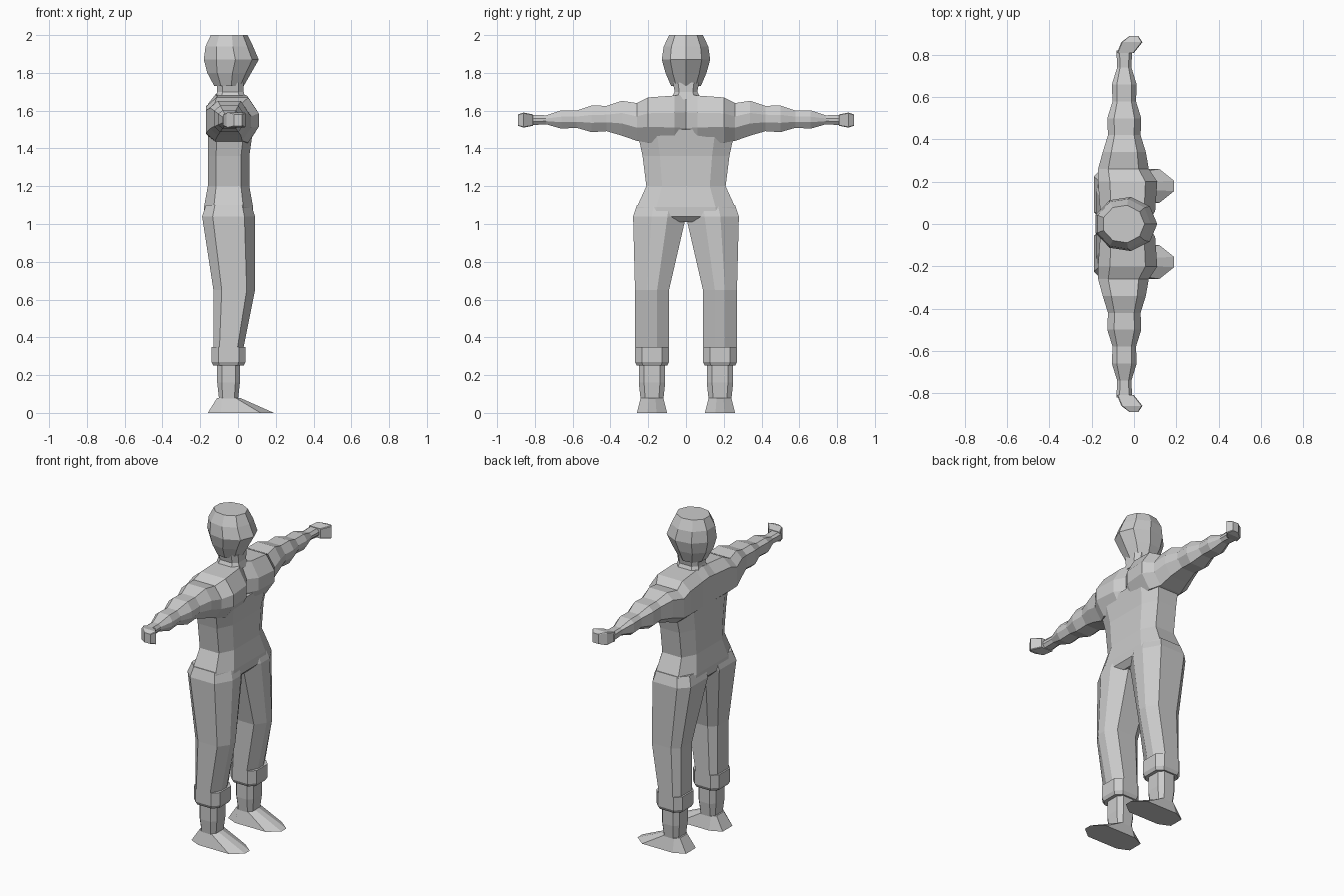
import bpy, bmesh
from math import cos, sin, tau

cube = bpy.data.objects.get("Cube")
if cube:
    bpy.data.objects.remove(cube, do_unlink=True)

colour = (.6, .6, .6, 1)
grey = bpy.data.materials.new("plain grey")
grey.use_nodes = True
grey.diffuse_color = colour
grey.node_tree.nodes["Principled BSDF"].inputs["Base Color"].default_value = colour


def chamfered(corner, front):
    """Square outline with cut corners; front sets the width of the +x side."""
    half = [(1, front), (corner, 1), (-corner, 1), (-1, corner)]
    return half + [(u, -v) for u, v in reversed(half)]


def polygon(sides):
    """Regular outline with one corner pointing forward."""
    return [(cos(tau * i / sides), sin(tau * i / sides)) for i in range(sides)]


def mirror_sides(part):
    modifier = part.modifiers.new("other side", 'MIRROR')
    modifier.use_axis = (False, True, False)


def loft(name, outline, sections, sideways=False):
    """Skin rings given as (position, centre x, other centre, radius x, other radius)."""
    bm = bmesh.new()
    rings = []
    for position, centre_x, centre, radius_x, radius in sections:
        ring = []
        for u, v in outline:
            x = centre_x + u * radius_x
            other = centre + v * radius
            point = (x, position, other) if sideways else (x, other, position)
            ring.append(bm.verts.new(point))
        rings.append(ring)
    for lower, upper in zip(rings, rings[1:]):
        for i in range(len(outline)):
            bm.faces.new((lower[i - 1], lower[i], upper[i], upper[i - 1]))
    bm.faces.new(rings[0])
    bm.faces.new(rings[-1])
    bmesh.ops.recalc_face_normals(bm, faces=bm.faces)
    mesh = bpy.data.meshes.new(name)
    bm.to_mesh(mesh)
    bm.free()
    mesh.materials.append(grey)
    part = bpy.data.objects.new(name, mesh)
    bpy.context.collection.objects.link(part)
    return part


soft = chamfered(.6, .3)
blocky = chamfered(.6, .6)
square = chamfered(.9, .9)

# Chest with a groove down the middle, then sleeves that taper in puffs
half_span = [
    (0, -.05, 1.55, .11, .14),
    (.06, -.03, 1.55, .13, .13),
    (.2, -.03, 1.55, .14, .12),
    (.26, -.05, 1.54, .12, .1),
]
arm_steps = 6
for step in range(arm_steps + 1):
    along = step / arm_steps
    puff = .007 if step % 2 == 0 else -.007
    thick = .085 - .065 * along + puff
    half_span.append((.34 + .48 * along, -.046, 1.56 - .01 * along, thick + .01, thick))
other_span = [(-y, *rest) for y, *rest in reversed(half_span[1:])]
loft("shoulders_and_arms", soft, other_span + half_span, sideways=True)

# Hands curl forward
mirror_sides(loft("hand", square, [
    (.81, -.04, 1.55, .04, .03),
    (.86, -.01, 1.55, .05, .04),
    (.89, 0, 1.55, .02, .03),
], sideways=True))

# Torso, pinched at the waist and flared at the hem
loft("torso", blocky, [
    (1.5, -.04, 0, .12, .26),
    (1.36, -.05, 0, .11, .23),
    (1.2, -.05, 0, .11, .21),
    (1.09, -.05, 0, .13, .26),
    (1.04, -.05, 0, .13, .27),
    (1.01, -.05, 0, .1, .2),
])

# Trouser legs, cuffs, ankles and pointed shoes
mirror_sides(loft("trouser_leg", soft, [
    (1.1, -.05, .13, .12, .13),
    (1.04, -.05, .14, .14, .14),
    (.65, -.02, .18, .11, .09),
    (.35, -.05, .18, .08, .09),
]))
mirror_sides(loft("trouser_cuff", blocky, [
    (.35, -.05, .18, .09, .09),
    (.27, -.05, .18, .09, .09),
    (.25, -.05, .18, .08, .08),
]))
mirror_sides(loft("ankle", blocky, [
    (.27, -.05, .18, .06, .07),
    (.16, -.05, .18, .06, .07),
    (.07, -.05, .18, .05, .06),
]))
mirror_sides(loft("shoe", soft, [
    (.08, -.05, .18, .06, .06),
    (0, .015, .18, .175, .08),
]))

# Neck and head
loft("neck", blocky, [
    (1.66, -.04, 0, .08, .08),
    (1.7, -.04, 0, .07, .06),
    (1.75, -.04, 0, .07, .07),
])
loft("head", polygon(9), [
    (1.73, -.05, 0, .08, .08),
    (1.8, -.05, 0, .12, .11),
    (1.87, -.04, 0, .15, .13),
    (1.94, -.05, 0, .13, .12),
    (2, -.05, 0, .1, .09),
])
